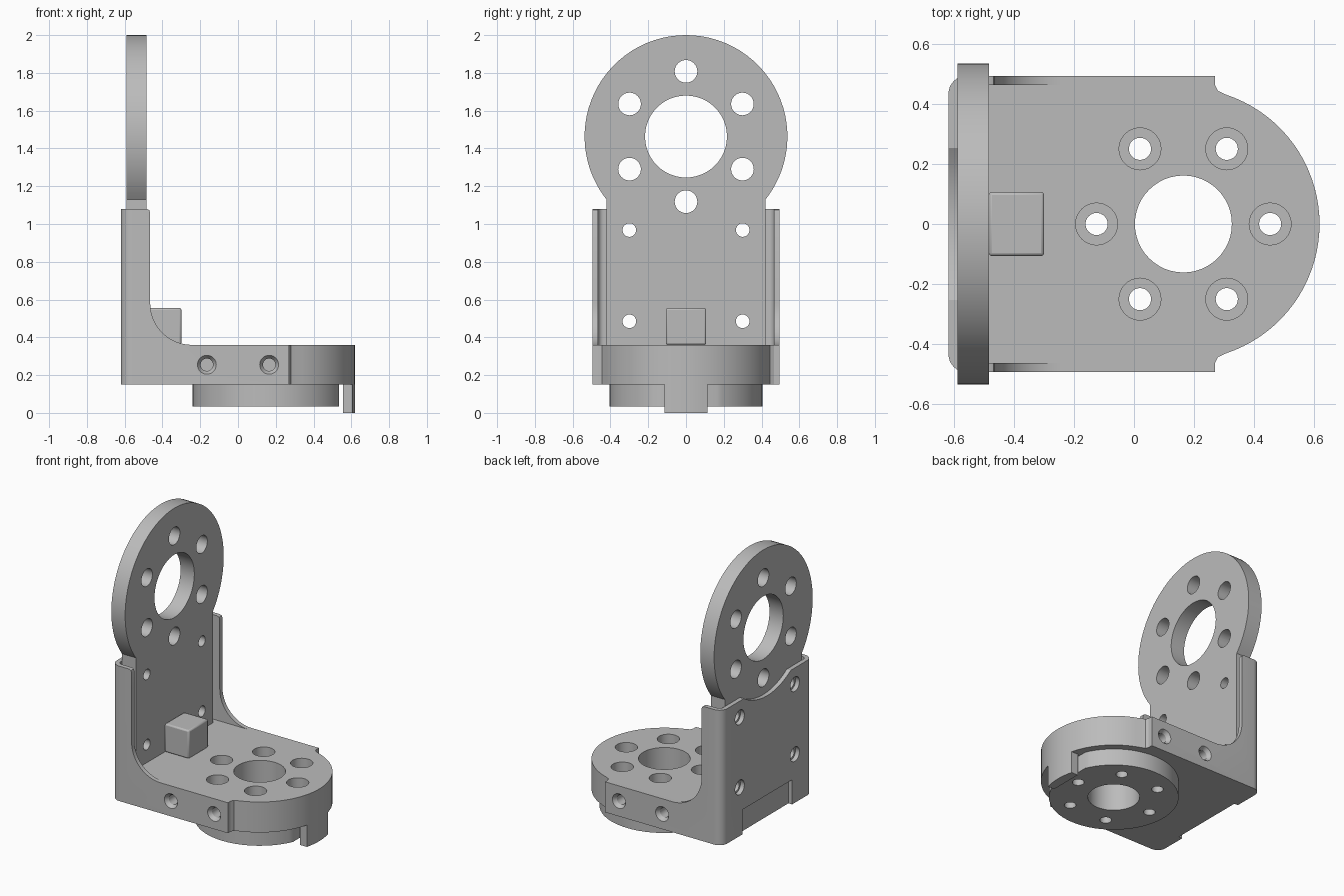
import bpy, bmesh
from math import radians, cos, sin
from mathutils import Matrix, Vector

old = bpy.data.objects.get("Cube")
if old:
    bpy.data.objects.remove(old, do_unlink=True)

grey = bpy.data.materials.new("matte grey")
grey.use_nodes = True
COLOUR = (0.5, 0.5, 0.5, 1)
grey.diffuse_color = COLOUR
grey.node_tree.nodes["Principled BSDF"].inputs["Base Color"].default_value = COLOUR


def arc(cx, cy, r, start, end, n):
    """Points along an arc, angles in degrees."""
    steps = [radians(start + (end - start) * i / n) for i in range(n + 1)]
    return [(cx + r * cos(t), cy + r * sin(t)) for t in steps]


def finish(name, bm):
    bmesh.ops.recalc_face_normals(bm, faces=bm.faces)
    mesh = bpy.data.meshes.new(name)
    bm.to_mesh(mesh)
    bm.free()
    ob = bpy.data.objects.new(name, mesh)
    bpy.context.collection.objects.link(ob)
    mesh.materials.append(grey)
    return ob


PLACE = {"X": lambda p, d: (d, *p),
         "Y": lambda p, d: (p[0], d, p[1]),
         "Z": lambda p, d: (*p, d)}


def prism(name, pts, axis, lo, hi):
    """Extrude a flat outline along an axis."""
    bm = bmesh.new()
    face = bm.faces.new([bm.verts.new(PLACE[axis](p, lo)) for p in pts])
    new = bmesh.ops.extrude_face_region(bm, geom=[face])["geom"]
    move = Vector(PLACE[axis]((0, 0), hi - lo))
    bmesh.ops.translate(bm, vec=move, verts=[v for v in new if isinstance(v, bmesh.types.BMVert)])
    return finish(name, bm)


def box(name, x, y, z):
    return prism(name, [(x[0], y[0]), (x[1], y[0]), (x[1], y[1]), (x[0], y[1])], "Z", *z)


def drill(loc, direction, steps, n=32):
    """Stepped round cutter: (radius, distance) pairs along a direction."""
    bm = bmesh.new()
    turn = Vector(direction).to_track_quat("Z", "Y").to_matrix().to_4x4()
    place = Matrix.Translation(loc) @ turn
    rings = [[bm.verts.new(place @ Vector((x, y, d))) for x, y in arc(0, 0, r, 0, 360, n)[:-1]]
             for r, d in steps]
    for a, b in zip(rings, rings[1:]):
        for i in range(n):
            j = (i + 1) % n
            bm.faces.new((a[i], a[j], b[j], b[i]))
    bm.faces.new(rings[0])
    bm.faces.new(rings[-1])
    return finish("cutter", bm)


def cut(target, cutter):
    mod = target.modifiers.new("cut", "BOOLEAN")
    mod.operation, mod.solver, mod.object = "DIFFERENCE", "EXACT", cutter
    bpy.context.view_layer.objects.active = target
    bpy.ops.object.modifier_apply(modifier=mod.name)
    bpy.data.objects.remove(cutter, do_unlink=True)


HUB = 0.165      # x of the base hub
DISC_Z = 1.463   # height of the upright disc centre
BOLTS = [(HUB + x, y) for x, y in arc(0, 0, 0.29, 0, 300, 5)]

# Upright plate with round head
upright = prism("upright_plate",
                [(-0.42, 0.36), (0.42, 0.36)] + arc(0, DISC_Z, 0.537, -38.5, 218.5, 56),
                "X", -0.59, -0.485)
cut(upright, drill((-0.7, 0, DISC_Z), (1, 0, 0), [(0.217, 0), (0.217, 0.4)], 48))
for y, z in arc(0, DISC_Z, 0.345, 30, 330, 5):
    cut(upright, drill((-0.7, y, z), (1, 0, 0), [(0.06, 0), (0.06, 0.4)]))

# U-shaped shell: rounded back wall and two side cheeks
outer = arc(-0.56, 0.435, 0.06, 90, 180, 8) + arc(-0.56, -0.435, 0.06, 180, 270, 8)
inner = arc(-0.56, -0.435, 0.03, 270, 180, 6) + arc(-0.56, 0.435, 0.03, 180, 90, 6)
shell = prism("outer_shell",
              [(0.27, 0.495)] + outer + [(0.27, -0.495), (0.27, -0.465)] + inner + [(0.27, 0.465)],
              "Z", 0.15, 1.08)
cut(shell, prism("cutter",
                 [(-0.485, 1.2), (-0.485, 1.08), (-0.47, 1.074), (-0.465, 1.06)]
                 + arc(-0.245, 0.58, 0.22, 180, 270, 12) + [(0.5, 0.36), (0.5, 1.2)],
                 "Y", -0.7, 0.7))
cut(shell, drill((-0.7, 0, DISC_Z), (1, 0, 0), [(0.46, 0), (0.46, 0.15)], 64))
cut(shell, box("cutter", (-0.7, -0.592), (-0.27, 0.27), (0.1, 0.32)))

# Base body with a rounded front
edge = [(-0.59, -0.465), (0.27, -0.465), (0.28, -0.445)]
base = prism("base_body",
             edge + arc(HUB, 0, 0.455, -71.5, 71.5, 36) + [(x, -y) for x, y in reversed(edge)],
             "Z", 0.15, 0.36)

# Lower hub ring, flattened behind the locating tab
ring = prism("lower_ring", arc(HUB, 0, 0.405, 0, 360, 64)[:-1], "Z", 0.035, 0.15)
cut(ring, box("cutter", (0.535, 0.8), (-0.3, 0.3), (0, 0.3)))

# Hub bore and counterbored bolt holes
for part in (base, ring):
    cut(part, drill((HUB, 0, -0.1), (0, 0, 1), [(0.162, 0), (0.162, 0.6)], 48))
    for x, y in BOLTS:
        cut(part, drill((x, y, 0.4), (0, 0, -1),
                        [(0.07, 0), (0.07, 0.16), (0.037, 0.16), (0.037, 0.5)]))

# Countersunk screw holes: sides, back wall and lower back
for side in (-1, 1):
    for x in (-0.165, 0.165):
        for part in (shell, base):
            cut(part, drill((x, side * 0.5, 0.255), (0, -side, 0),
                            [(0.05, 0), (0.05, 0.005), (0.033, 0.03), (0.033, 0.15)]))
    for z in (0.485, 0.968):
        cut(shell, drill((-0.65, side * 0.3, z), (1, 0, 0), [(0.05, 0), (0.05, 0.1)]))
        cut(upright, drill((-0.65, side * 0.3, z), (1, 0, 0), [(0.036, 0), (0.036, 0.3)]))
    cut(base, drill((-0.65, side * 0.19, 0.26), (1, 0, 0), [(0.045, 0), (0.045, 0.16)]))

# Locating tab under the front edge
tab = prism("locating_tab",
            [(0.555, 0.115), (0.555, -0.115)] + arc(HUB, 0, 0.455, -14.6, 14.6, 8),
            "Z", 0, 0.15)

# Stop block in the inner corner
block = box("stop_block", (-0.485, -0.3), (-0.107, 0.107), (0.36, 0.555))
bevel = block.modifiers.new("soft edges", "BEVEL")
bevel.width, bevel.segments = 0.01, 2

# Smooth round walls, keep crisp edges
bpy.ops.object.select_all(action="DESELECT")
for ob in (upright, shell, base, ring, tab, block):
    ob.select_set(True)
    bpy.context.view_layer.objects.active = ob
bpy.ops.object.shade_smooth_by_angle(angle=radians(30))
